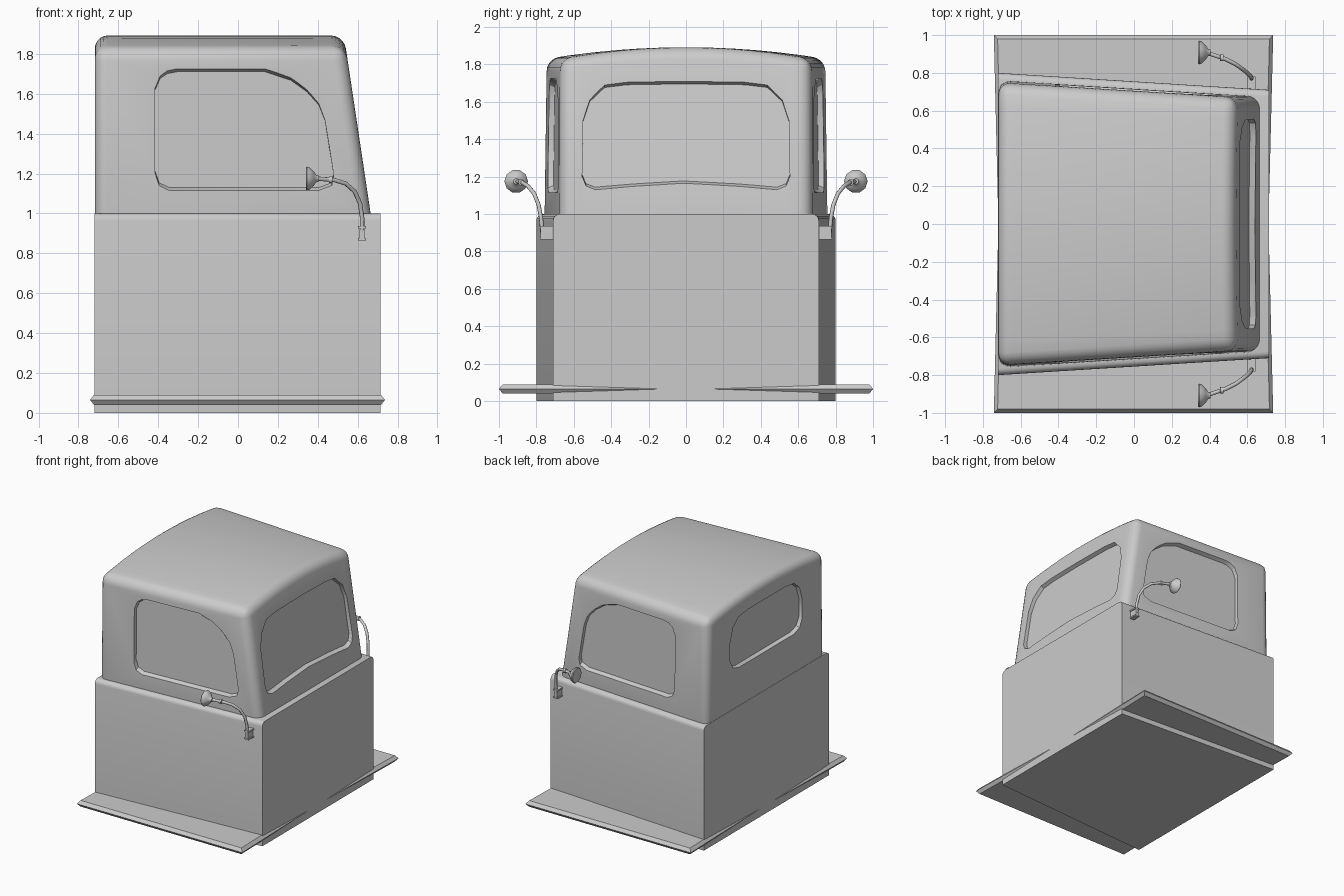
import bpy, bmesh, math
from mathutils import Vector

if "Cube" in bpy.data.objects:
    bpy.data.objects.remove(bpy.data.objects["Cube"])


def make(name, verts, faces):
    me = bpy.data.meshes.new(name)
    me.from_pydata([tuple(v) for v in verts], [], faces)
    bm = bmesh.new()
    bm.from_mesh(me)
    bmesh.ops.recalc_face_normals(bm, faces=bm.faces)
    bm.to_mesh(me)
    bm.free()
    ob = bpy.data.objects.new(name, me)
    bpy.context.collection.objects.link(ob)
    return ob


def loft(name, rings):
    """Closed skin through rings of equal point count, capped at both ends."""
    n = len(rings[0])
    verts = [p for r in rings for p in r]
    faces = [(i * n + j, i * n + (j + 1) % n, (i + 1) * n + (j + 1) % n, (i + 1) * n + j)
             for i in range(len(rings) - 1) for j in range(n)]
    faces += [tuple(range(n)), tuple(range(len(verts) - n, len(verts)))]
    return make(name, verts, faces)


def activate(ob):
    bpy.ops.object.select_all(action='DESELECT')
    ob.select_set(True)
    bpy.context.view_layer.objects.active = ob


def smooth(ob, angle=35):
    activate(ob)
    bpy.ops.object.shade_smooth_by_angle(angle=math.radians(angle))


# Lower body: tapered box with rounded long top edges
def body_section(x, h):
    r = 0.035
    arc = [(h - r + r * math.cos(a), 1 - r + r * math.sin(a))
           for a in [math.radians(22.5 * i) for i in range(5)]]
    pts = [(h, 0)] + arc + [(-y, z) for y, z in reversed(arc)] + [(-h, 0)]
    return [(x, y, z) for y, z in pts]


smooth(loft("lower_body", [body_section(-0.72, 0.80), body_section(0.715, 0.71)]))

# Running board: one plate with pointed edges, pinched in the middle
rings = []
for z, inset in ((0.04, 0.02), (0.065, 0), (0.09, 0.02)):
    rings.append([(x - math.copysign(inset, x), y * (1 - inset), z) for x, y in
                  ((-0.742, -1), (0.737, -1), (0.712, 0), (0.737, 1), (-0.742, 1), (-0.718, 0))])
loft("running_board", rings)


# Cab shell: planar tapered walls, raked front, crowned roof
REAR = -0.718


def front_x(z):
    return 0.665 - 0.15 * (z - 1)


def half(x, z):
    return 0.76 - 0.062 * (x + 0.72) - 0.014 * (z - 1)


N = 12
rings = []
for i in range(N + 1):
    t = -1 + 2 * i / N
    zt = 1.892 - 0.062 * t * t
    rings.append([(x, t * half(x, z), z) for x, z in
                  ((REAR, 0.9), (front_x(0.9), 0.9), (front_x(zt), zt), (REAR, zt))])
cab = loft("cab_shell", rings)
bev = cab.modifiers.new("round", 'BEVEL')
bev.width, bev.segments = 0.065, 5
bev.limit_method, bev.angle_limit = 'ANGLE', math.radians(40)
activate(cab)
bpy.ops.object.modifier_apply(modifier="round")


# Window recesses, cut with sloping rims
def window(pts, place, depth=0.03):
    cu = (min(p[0] for p in pts) + max(p[0] for p in pts)) / 2
    cv = (min(p[1] for p in pts) + max(p[1] for p in pts)) / 2
    rings = []
    for d in (-0.03, depth):
        rings.append([place(u - math.copysign(0.5 * d, u - cu),
                            cv + (v - cv) * (1 - 1.6 * d), d) for u, v in pts])
    cutter = loft("window_cutter", rings)
    cutter.hide_render = True
    mod = cab.modifiers.new("cut", 'BOOLEAN')
    mod.operation, mod.solver, mod.object = 'DIFFERENCE', 'EXACT', cutter
    activate(cab)
    bpy.ops.object.modifier_apply(modifier="cut")
    bpy.data.objects.remove(cutter)


def mirrored(pts):
    return pts + [(-u, v) for u, v in reversed(pts) if u > 0]


side = [(-0.43, 1.20), (-0.43, 1.63), (-0.405, 1.69), (-0.37, 1.715), (-0.32, 1.725),
        (0.15, 1.725), (0.28, 1.68), (0.36, 1.62), (0.42, 1.55), (0.45, 1.47), (0.495, 1.19),
        (0.485, 1.14), (0.42, 1.115), (-0.36, 1.115), (-0.41, 1.14)]
for s in (1, -1):
    window(side, lambda u, v, d, s=s: (u, s * (half(u, v) - d), v))
front = mirrored([(0, 1.165), (0.3, 1.148), (0.50, 1.13), (0.55, 1.15), (0.57, 1.20), (0.565, 1.50),
                  (0.53, 1.61), (0.45, 1.69), (0.33, 1.705), (0, 1.71)])
window(front[:-1] + front[-1:], lambda u, v, d: (front_x(v) - d, u, v))
rear = mirrored([(0.37, 1.31), (0.44, 1.335), (0.475, 1.40), (0.475, 1.55), (0.44, 1.66),
                 (0.37, 1.72), (0.25, 1.735)])
window(rear, lambda u, v, d: (REAR + d, u, v))
smooth(cab, 30)


# Mirrors: foot bracket, bent arm, collar and domed head on each side
def box(name, c, size):
    corners = ((-1, -1), (1, -1), (1, 1), (-1, 1))
    return loft(name, [[(c[0] + a * size[0] / 2, c[1] + b * size[1] / 2, c[2] + k * size[2] / 2)
                        for a, b in corners] for k in (-1, 1)])


def lathe_x(name, centre, profile, n=10):
    ob = loft(name, [[(centre[0] + dx, centre[1] + r * math.cos(2 * math.pi * j / n),
                       centre[2] + r * math.sin(2 * math.pi * j / n)) for j in range(n)]
                     for dx, r in profile])
    smooth(ob, 50)


for s, tag in ((-1, "front_side"), (1, "back_side")):
    box("mirror_foot_" + tag, (0.622, s * 0.745, 0.9), (0.026, 0.066, 0.06))
    for z in (0.87, 0.93):
        box("mirror_foot_rim_" + tag, (0.622, s * 0.748, z), (0.04, 0.066, 0.012))
    path = [(0.622, 0.768, 0.90), (0.622, 0.775, 0.98), (0.612, 0.788, 1.05), (0.585, 0.812, 1.11),
            (0.54, 0.845, 1.15), (0.48, 0.875, 1.168), (0.39, 0.905, 1.175)]
    cu = bpy.data.curves.new("mirror_arm_" + tag, 'CURVE')
    cu.dimensions = '3D'
    cu.bevel_depth, cu.bevel_resolution, cu.use_fill_caps = 0.011, 2, True
    sp = cu.splines.new('POLY')
    sp.points.add(len(path) - 1)
    for p, (x, y, z) in zip(sp.points, path):
        p.co = (x, s * y, z, 1)
    arm = bpy.data.objects.new("mirror_arm_" + tag, cu)
    bpy.context.collection.objects.link(arm)
    activate(arm)
    bpy.ops.object.convert(target='MESH')
    smooth(bpy.context.object, 50)
    lathe_x("mirror_collar_" + tag, (0.465, s * 0.88, 1.169),
            [(-0.01, 0.012), (-0.008, 0.018), (0.008, 0.018), (0.01, 0.012)])
    lathe_x("mirror_head_" + tag, (0.34, s * 0.908, 1.175),
            [(0, 0.058), (0.006, 0.063), (0.022, 0.056), (0.04, 0.038), (0.052, 0.02), (0.066, 0.015)])
